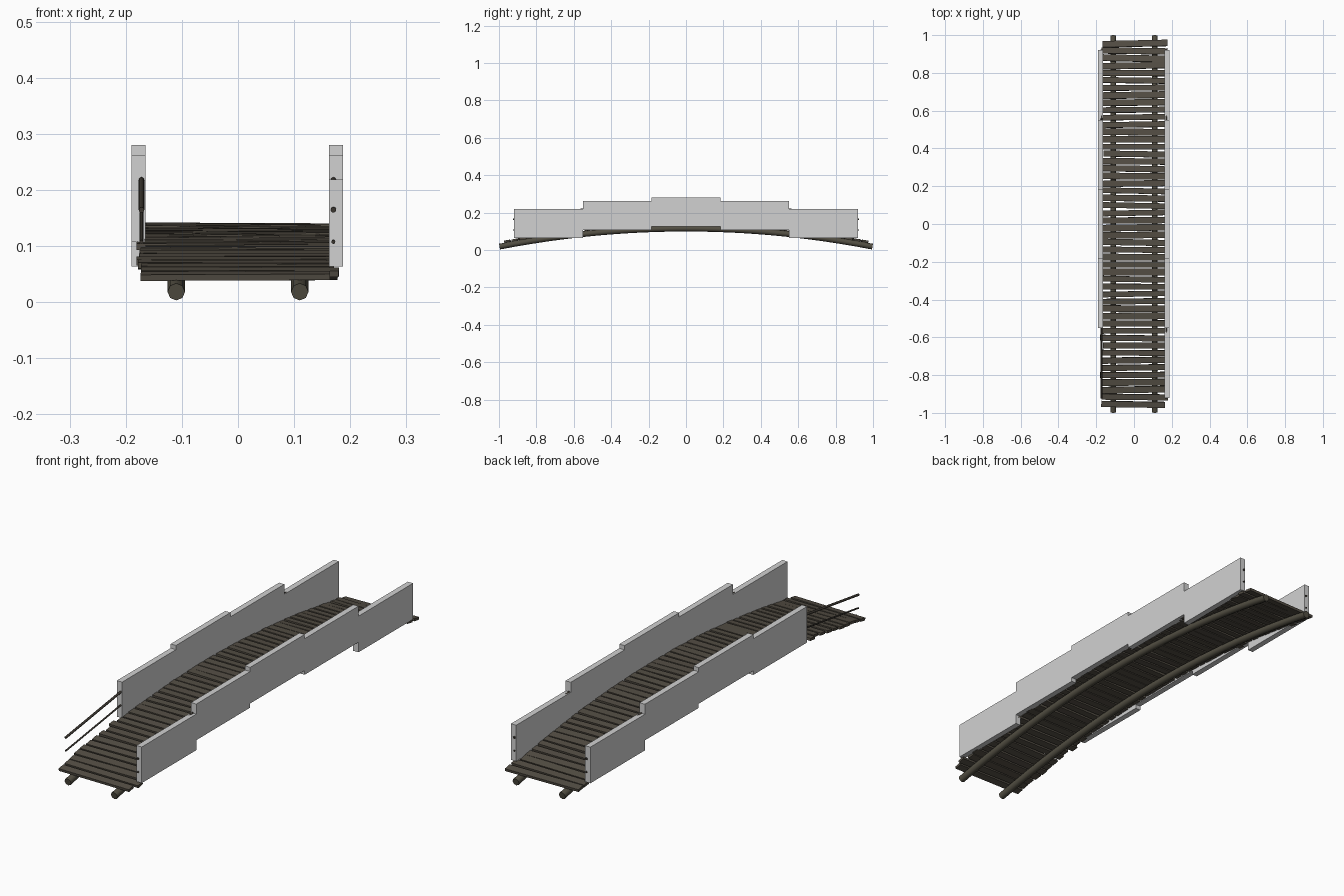
import bpy, bmesh, math, random
from mathutils import Matrix, Vector

random.seed(4)
cube = bpy.data.objects.get("Cube")
if cube:
    bpy.data.objects.remove(cube, do_unlink=True)


def material(name, rgb):
    m = bpy.data.materials.new(name)
    m.use_nodes = True
    m.diffuse_color = (*rgb, 1)
    m.node_tree.nodes["Principled BSDF"].inputs["Base Color"].default_value = (*rgb, 1)
    return m


plank_wood = material("plank wood", (0.088, 0.076, 0.058))
log_wood = material("log wood", (0.085, 0.077, 0.055))
rail_wood = material("dark rail wood", (0.05, 0.043, 0.034))
panel_grey = material("panel grey", (0.64, 0.64, 0.64))


def finish(bm, name, mat):
    mesh = bpy.data.meshes.new(name)
    bm.to_mesh(mesh)
    bm.free()
    mesh.materials.append(mat)
    obj = bpy.data.objects.new(name, mesh)
    bpy.context.collection.objects.link(obj)
    return obj


def box(bm, size, matrix):
    bmesh.ops.create_cube(bm, size=1, matrix=matrix @ Matrix.Diagonal((*size, 1)))


def pole(name, points, radius, mat):
    curve = bpy.data.curves.new(name, "CURVE")
    curve.dimensions = "3D"
    curve.bevel_depth = radius
    curve.bevel_resolution = 2
    curve.use_fill_caps = True
    spline = curve.splines.new("POLY")
    spline.points.add(len(points) - 1)
    for p, co in zip(spline.points, points):
        p.co = (*co, 1)
    curve.materials.append(mat)
    obj = bpy.data.objects.new(name, curve)
    bpy.context.collection.objects.link(obj)


def arch(y):
    """Height of the log centre line."""
    return 0.018 + 0.097 * (1 - y * y)


# Two arched logs carry the deck
for side, x in (("right", -0.11), ("left", 0.11)):
    steps = 24
    ys = [-0.997 + 1.994 * i / steps for i in range(steps + 1)]
    pole(side + "_log", [(x, y, arch(y)) for y in ys], 0.0155, log_wood)

# Uneven planks laid across the logs
bm = bmesh.new()
count = 50
for i in range(count):
    y = -0.955 + 1.91 * i / (count - 1)
    slope = math.atan(-2 * 0.097 * y)
    length = 0.342 + random.uniform(-0.01, 0.012)
    place = (Matrix.Translation((random.uniform(-0.006, 0.006), y, arch(y) + 0.0205))
             @ Matrix.Rotation(slope + random.uniform(-0.04, 0.04), 4, "X")
             @ Matrix.Rotation(random.uniform(-0.022, 0.022), 4, "Z")
             @ Matrix.Rotation(random.uniform(-0.008, 0.008), 4, "Y"))
    box(bm, (length, random.uniform(0.029, 0.036), 0.011), place)
finish(bm, "deck_planks", plank_wood)

# Stepped side panels: (y start, y end, bottom); the right front bay stays open
bays = [(-0.92, -0.55, 0.064), (-0.55, -0.185, 0.107), (-0.185, 0.185, 0.125),
        (0.185, 0.55, 0.107), (0.55, 0.92, 0.064)]
for side, x in (("right", -0.1775), ("left", 0.1745)):
    bm = bmesh.new()
    for n, (y0, y1, z) in enumerate(bays):
        if side == "right" and n == 0:
            continue
        box(bm, (0.025, y1 - y0, 0.155),
            Matrix.Translation((x, (y0 + y1) / 2, z + 0.0775)))
    finish(bm, side + "_panels", panel_grey)

# Straight hand rails in each bay, poking slightly out of the panel ends
rail_x = {"right": -0.172, "left": 0.17}
rail_levels = {"upper": (0.0, 0.005), "lower": (-0.057, 0.0035)}
heights = [0.165, 0.218, 0.257, 0.257, 0.218, 0.165]
for side, x in rail_x.items():
    for level, (drop, radius) in rail_levels.items():
        for n, (y0, y1, _) in enumerate(bays):
            a = Vector((x, y0, heights[n] + drop))
            b = Vector((x, y1, heights[n + 1] + drop))
            over = (b - a).normalized() * 0.004
            pole(f"{side}_{level}_rail_{n + 1}", [a - over, b + over], radius, rail_wood)
